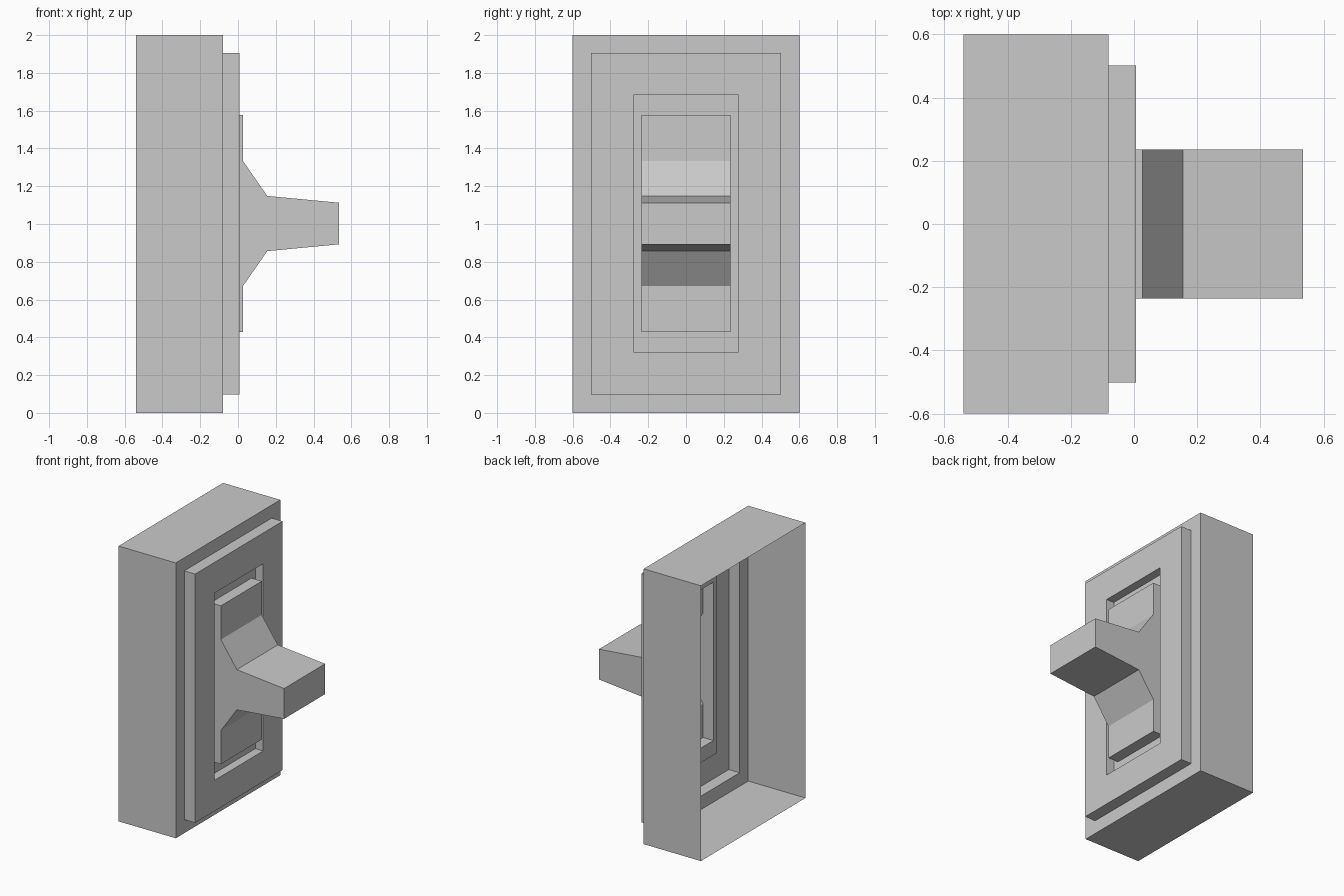
import bpy
import bmesh

cube = bpy.data.objects.get("Cube")
if cube:
    bpy.data.objects.remove(cube, do_unlink=True)

# Single plain grey
grey = bpy.data.materials.new("plain_grey")
grey.use_nodes = True
colour = (0.59, 0.59, 0.59, 1)
grey.diffuse_color = colour
grey.node_tree.nodes["Principled BSDF"].inputs["Base Color"].default_value = colour


def finish(bm, name):
    mesh = bpy.data.meshes.new(name)
    bm.to_mesh(mesh)
    bm.free()
    mesh.materials.append(grey)
    obj = bpy.data.objects.new(name, mesh)
    bpy.context.collection.objects.link(obj)
    return obj


def stepped_shell(name, steps):
    """Join rectangular rings given as (x, half width, bottom, top)."""
    bm = bmesh.new()
    rings = []
    for x, w, low, high in steps:
        corners = ((-w, low), (w, low), (w, high), (-w, high))
        rings.append([bm.verts.new((x, y, z)) for y, z in corners])
    for a, b in zip(rings, rings[1:]):
        for i in range(4):
            j = (i + 1) % 4
            bm.faces.new((a[i], a[j], b[j], b[i]))
    return finish(bm, name)


def open_extrusion(name, profile, w):
    """Extrude an xz profile across y, leaving its closing edge open."""
    bm = bmesh.new()
    a = [bm.verts.new((x, -w, z)) for x, z in profile]
    b = [bm.verts.new((x, w, z)) for x, z in profile]
    bm.faces.new(a)
    bm.faces.new(b[::-1])
    for i in range(len(profile) - 1):
        bm.faces.new((a[i], b[i], b[i + 1], a[i + 1]))
    return finish(bm, name)


BACK, RIM, PLATE, GROOVE = -0.54, -0.08, 0.007, -0.056
LEVER_W = 0.235

# Hollow housing, open at the back
stepped_shell("housing", [
    (BACK, 0.6, 0, 2),
    (RIM, 0.6, 0, 2),
    (RIM, 0.502, 0.098, 1.905),
])

# Raised face plate with a recessed slot around the lever
stepped_shell("face_plate", [
    (RIM, 0.502, 0.098, 1.905),
    (PLATE, 0.502, 0.098, 1.905),
    (PLATE, 0.278, 0.322, 1.682),
    (GROOVE, 0.278, 0.322, 1.682),
    (GROOVE, LEVER_W, 0.428, 1.577),
])

# Hollow lever: lower half profile mirrored about its middle height
MIDDLE = 1.0025
half = [(GROOVE, 0.575), (0.027, 0.575), (0.027, 0.33),
        (0.155, 0.146), (0.535, 0.11)]
profile = [(x, MIDDLE - d) for x, d in half]
profile += [(x, MIDDLE + d) for x, d in reversed(half)]
open_extrusion("lever", profile, LEVER_W)
